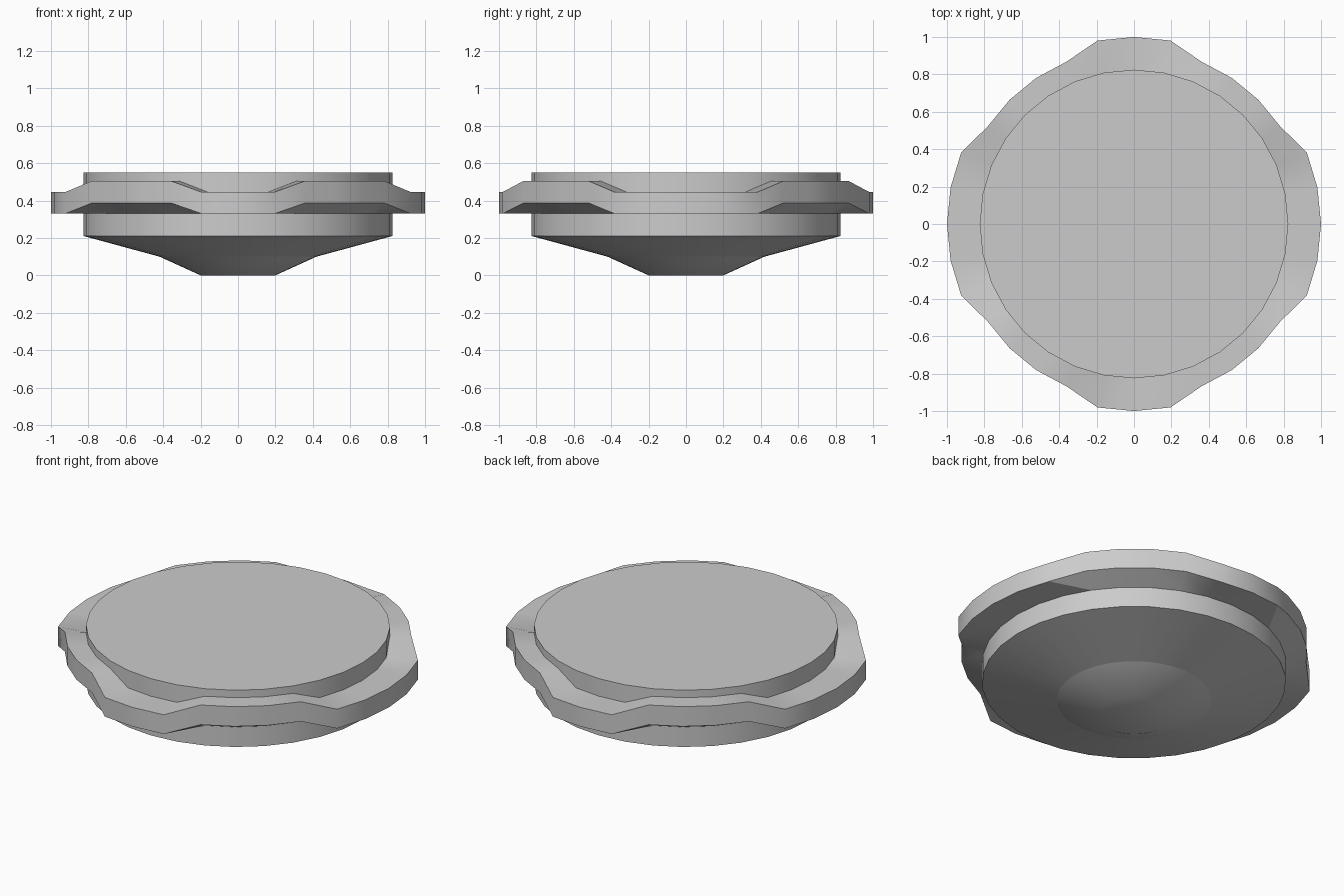
import bpy, bmesh
from math import cos, sin, radians, tau

if "Cube" in bpy.data.objects:
    bpy.data.objects.remove(bpy.data.objects["Cube"])

N = 32          # sides of every round part
R = 0.825       # body radius


def finish(name, bm):
    bmesh.ops.recalc_face_normals(bm, faces=bm.faces)
    mesh = bpy.data.meshes.new(name)
    bm.to_mesh(mesh)
    bm.free()
    obj = bpy.data.objects.new(name, mesh)
    bpy.context.collection.objects.link(obj)
    bpy.ops.object.select_all(action='DESELECT')
    obj.select_set(True)
    bpy.context.view_layer.objects.active = obj
    bpy.ops.object.shade_smooth_by_angle(angle=radians(30))
    return obj


def ring(bm, r, z):
    return [bm.verts.new((r * cos(tau * i / N), r * sin(tau * i / N), z)) for i in range(N)]


def revolve(name, profile, cap_first=False, cap_last=False):
    bm = bmesh.new()
    rings = [ring(bm, r, z) for r, z in profile]
    for a, b in zip(rings, rings[1:]):
        for i in range(N):
            j = (i + 1) % N
            bm.faces.new((a[i], a[j], b[j], b[i]))
    if cap_first:
        bm.faces.new(rings[0][::-1])
    if cap_last:
        bm.faces.new(rings[-1])
    return finish(name, bm)


# Main disc with tapered underside
revolve("disc_body", [(0.42, 0.1), (R, 0.21), (R, 0.55)], cap_last=True)

# Shallow cap at the centre of the underside
revolve("bottom_cap", [(0.2, 0.0), (0.42, 0.1)], cap_first=True)

# Wavy rim: low wide lobes on the four sides, raised and narrower between
bm = bmesh.new()
cols = []
for i in range(N):
    a = tau * i / N
    side = round(i / 8) % 4
    off = abs((i + 4) % 8 - 4)
    low = off <= (2 if side % 2 == 0 else 1)
    r, lo, hi = (1.0, 0.33, 0.445) if low else (0.94, 0.387, 0.505)
    cols.append([bm.verts.new((q * cos(a), q * sin(a), z))
                 for q, z in ((R, 0.33), (r, lo), (r, hi), (R, hi))])
for i in range(N):
    c, d = cols[i], cols[(i + 1) % N]
    bm.faces.new((c[1], d[1], d[2], c[2]))
    for outer, inner in ((1, 0), (2, 3)):
        bm.faces.new((c[outer], d[outer], d[inner]))
        bm.faces.new((c[outer], d[inner], c[inner]))
finish("wavy_rim", bm)
